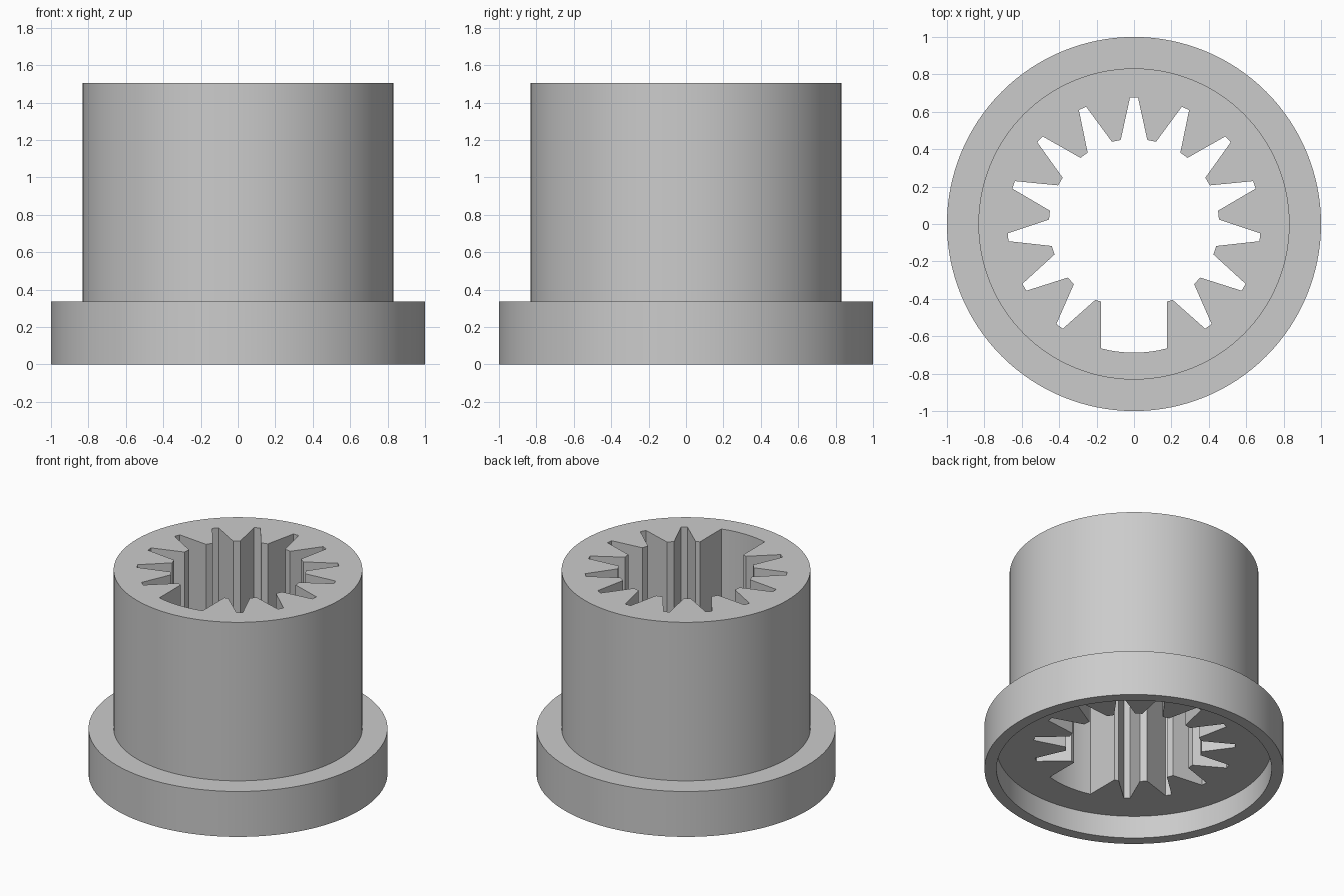
import bpy, bmesh
from math import sin, cos, pi, radians, asin

if "Cube" in bpy.data.objects:
    bpy.data.objects.remove(bpy.data.objects["Cube"], do_unlink=True)

SEGMENTS = 128
TOP, FLANGE_TOP, RECESS_TOP = 1.505, 0.335, 0.167
BODY_R, FLANGE_R, RECESS_R = 0.832, 1.0, 0.92
TOOTH_R, SLOT_R, KEY_R, KEY_HALF = 0.455, 0.677, 0.688, 0.177

grey = bpy.data.materials.new("plain grey")
grey.use_nodes = True
colour = (0.6, 0.6, 0.6, 1)
grey.diffuse_color = colour
grey.node_tree.nodes["Principled BSDF"].inputs["Base Color"].default_value = colour


def polar(r, deg):
    return r * cos(radians(deg)), r * sin(radians(deg))


def circle(r):
    return [polar(r, 360 * i / SEGMENTS) for i in range(SEGMENTS)]


def loft(name, sections):
    """Join matching (outline, z) sections and cap both ends."""
    bm = bmesh.new()
    rings = [[bm.verts.new((x, y, z)) for x, y in pts] for pts, z in sections]
    for a, b in zip(rings, rings[1:]):
        for i in range(len(a)):
            j = (i + 1) % len(a)
            bm.faces.new((a[i], a[j], b[j], b[i]))
    bm.faces.new(rings[0])
    bm.faces.new(rings[-1])
    bmesh.ops.recalc_face_normals(bm, faces=bm.faces[:])
    mesh = bpy.data.meshes.new(name)
    bm.to_mesh(mesh)
    bm.free()
    mesh.materials.append(grey)
    obj = bpy.data.objects.new(name, mesh)
    bpy.context.collection.objects.link(obj)
    return obj


# Flanged sleeve with a shallow round recess underneath
sleeve = loft("splined_sleeve", [
    (circle(RECESS_R), RECESS_TOP), (circle(RECESS_R), 0),
    (circle(FLANGE_R), 0), (circle(FLANGE_R), FLANGE_TOP),
    (circle(BODY_R), FLANGE_TOP), (circle(BODY_R), TOP)])

# Bore outline: tapered slots every 24 degrees, with a wide keyway at the front
bore = []
for k in range(-6, 7):
    mid = 90 + 24 * k
    bore += [polar(TOOTH_R, mid - 9), polar(SLOT_R, mid - 1.8),
             polar(SLOT_R, mid + 1.8), polar(TOOTH_R, mid + 9)]
half = asin(KEY_HALF / KEY_R) * 180 / pi
key_y = -0.415
bore.append((-KEY_HALF, key_y))
bore += [polar(KEY_R, 270 - half + half * i / 4) for i in range(9)]
bore.append((KEY_HALF, key_y))
cutter = loft("bore_cutter", [(bore, -0.2), (bore, TOP + 0.2)])
cutter.hide_render = True

# Cut the bore and discard the cutter
cut = sleeve.modifiers.new("bore", "BOOLEAN")
cut.object = cutter
cut.operation = "DIFFERENCE"
cut.solver = "EXACT"
bpy.ops.object.select_all(action="DESELECT")
bpy.context.view_layer.objects.active = sleeve
sleeve.select_set(True)
bpy.ops.object.modifier_apply(modifier=cut.name)
bpy.data.objects.remove(cutter, do_unlink=True)
bpy.ops.object.shade_smooth_by_angle(angle=radians(25))
